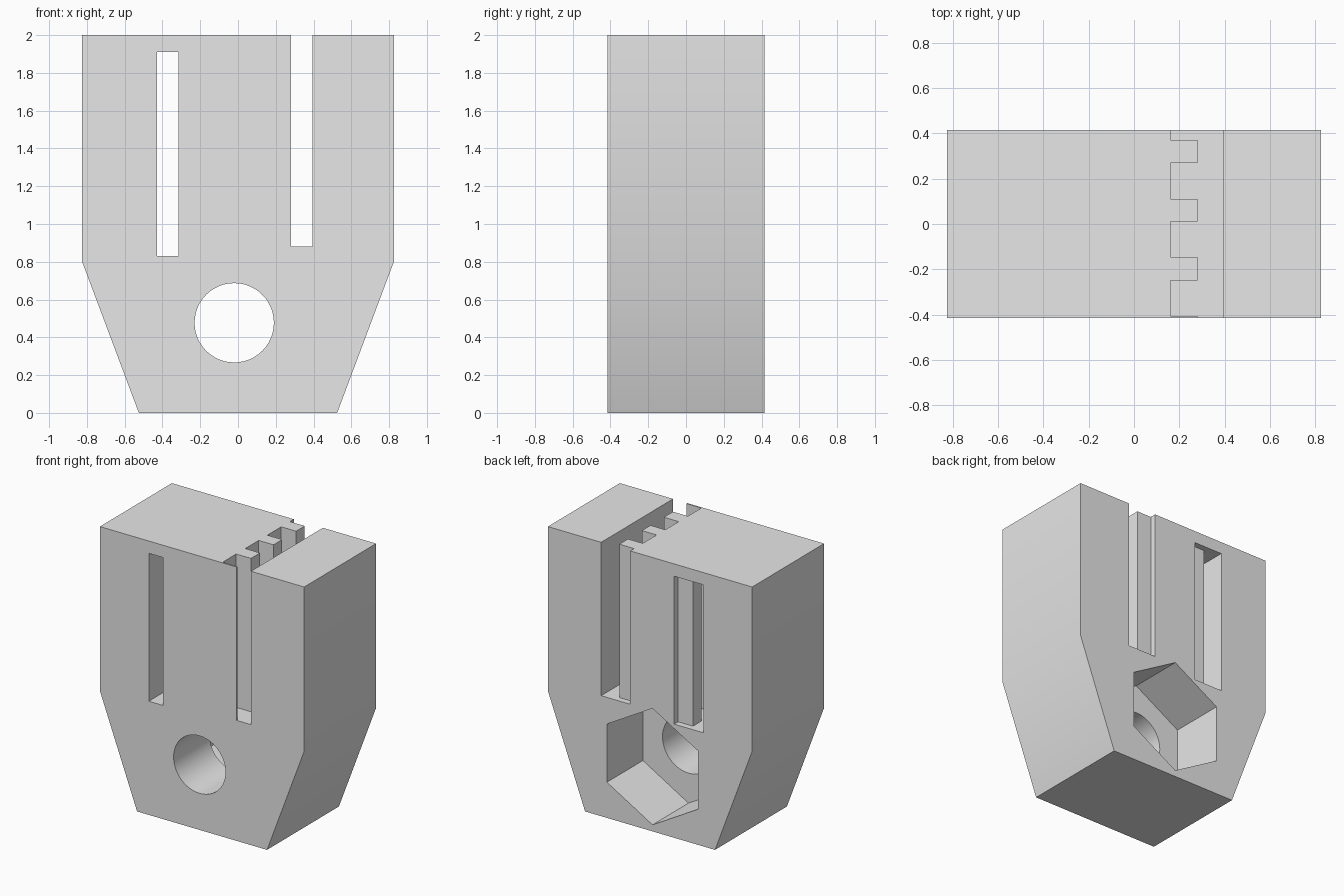
import bpy, math
from mathutils import Vector

if "Cube" in bpy.data.objects:
    bpy.data.objects.remove(bpy.data.objects["Cube"], do_unlink=True)

DEPTH = 0.415      # half thickness of the block
OVER = 0.6         # how far cutters reach past the block
grey = bpy.data.materials.new("light_grey")
grey.use_nodes = True
grey.diffuse_color = (0.8, 0.8, 0.8, 1)
grey.node_tree.nodes["Principled BSDF"].inputs["Base Color"].default_value = (0.8, 0.8, 0.8, 1)


def prism(name, outline, axis, start, end):
    """Extrude a 2D outline along y (outline in x, z) or z (outline in x, y)."""
    def place(p, t):
        return Vector((p[0], t, p[1])) if axis == "y" else Vector((p[0], p[1], t))
    n = len(outline)
    verts = [place(p, t) for t in (start, end) for p in outline]
    faces = [list(range(n))[::-1], list(range(n, 2 * n))]
    faces += [[i, (i + 1) % n, n + (i + 1) % n, n + i] for i in range(n)]
    if axis == "y":
        faces = [f[::-1] for f in faces]
    mesh = bpy.data.meshes.new(name)
    mesh.from_pydata(verts, [], faces)
    mesh.materials.append(grey)
    obj = bpy.data.objects.new(name, mesh)
    bpy.context.collection.objects.link(obj)
    return obj


def ring(cx, cz, radius, sides):
    """Regular polygon with a corner at the top, counter-clockwise."""
    angles = [math.pi / 2 + 2 * math.pi * i / sides for i in range(sides)]
    return [(cx + radius * math.cos(a), cz + radius * math.sin(a)) for a in angles]


def comb(left, right, notch):
    """Slot seen from above, with square notches along its right wall."""
    outline = [(left, -OVER), (right, -OVER)]
    for low, high in ((-0.405, -0.25), (-0.145, 0.01), (0.11, 0.27), (0.37, OVER)):
        outline += [(right, low), (notch, low), (notch, high), (right, high)]
    outline.pop()                      # last notch is open at the back
    return outline + [(left, OVER)]


# Block with a tapered foot
half = [(0.525, 0), (0.825, 0.8), (0.825, 2)]
block = prism("block", half + [(-x, z) for x, z in reversed(half)], "y", -DEPTH, DEPTH)

# The open toothed slot has its teeth on the left wall: mirror the comb
open_outline = [(0.16, -0.405)]
open_outline = [(0.395, OVER), (0.395, -OVER), (0.28, -OVER)]
for low, high in ((-0.405, -0.25), (-0.145, 0.01), (0.11, 0.27), (0.37, OVER)):
    open_outline += [(0.28, low), (0.16, low), (0.16, high), (0.28, high)]
open_outline.pop()

cutters = [
    prism("open_slot_cutter", open_outline[::-1], "z", 0.88, 2.3),
    prism("closed_slot_cutter", comb(-0.43, -0.315, -0.195), "z", 0.83, 1.91),
    prism("bolt_hole_cutter", ring(-0.02, 0.477, 0.21, 48), "y", -OVER, OVER),
    prism("nut_pocket_cutter", ring(-0.02, 0.473, 0.425, 6), "y", 0, OVER),
]
for cutter in cutters:
    cutter.hide_render = True
    cut = block.modifiers.new(cutter.name, "BOOLEAN")
    cut.operation = "DIFFERENCE"
    cut.solver = "EXACT"
    cut.object = cutter

# Apply the cuts and discard the helpers
bpy.context.view_layer.objects.active = block
block.select_set(True)
for cutter in cutters:
    bpy.ops.object.modifier_apply(modifier=cutter.name)
    bpy.data.objects.remove(cutter, do_unlink=True)
bpy.ops.object.shade_smooth_by_angle(angle=math.radians(30))
